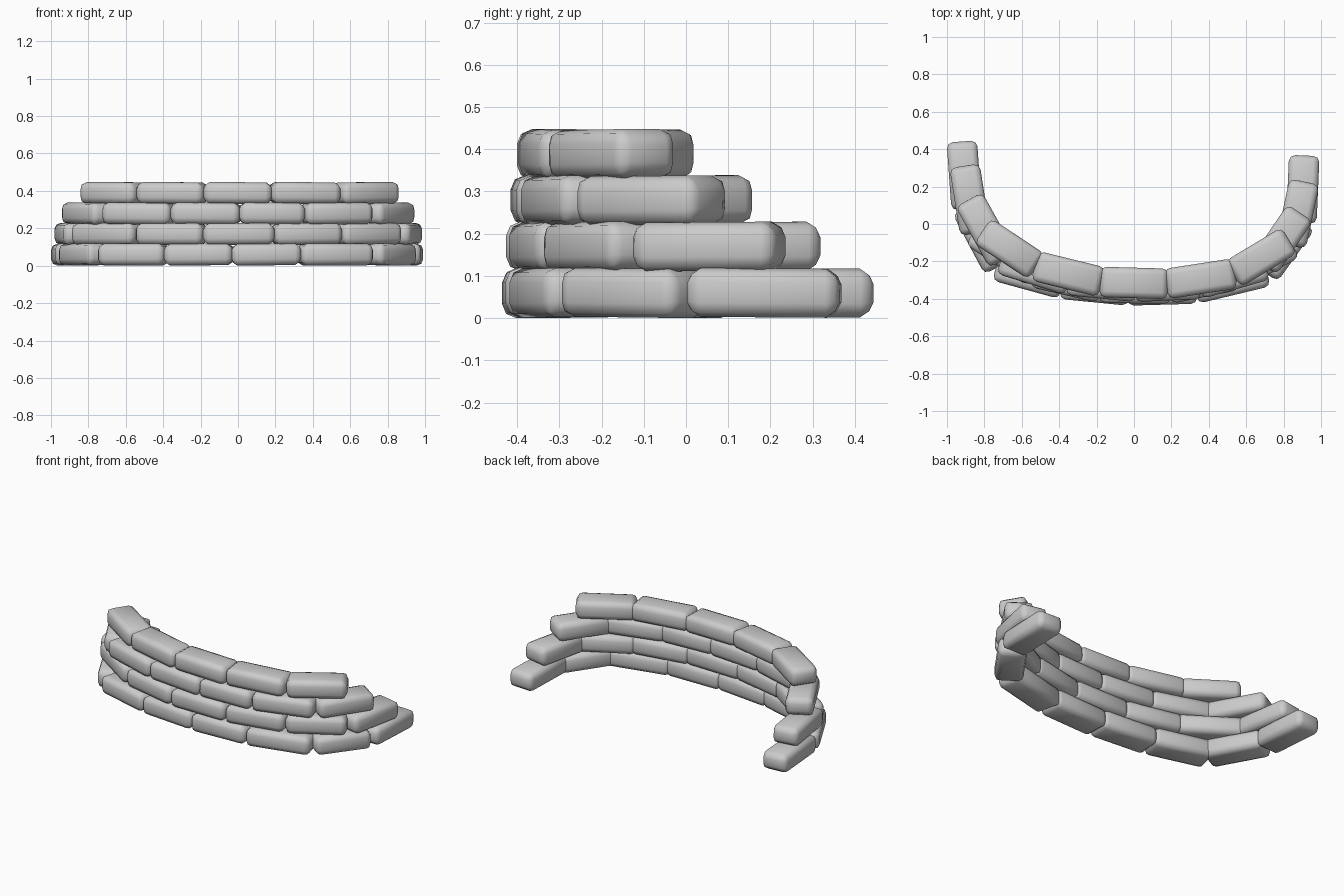
import bpy, bmesh, math, random
from mathutils import Vector

if "Cube" in bpy.data.objects:
    bpy.data.objects.remove(bpy.data.objects["Cube"])

random.seed(4)
WIDTH, HEIGHT, PITCH = 0.168, 0.116, 0.1095

# Plan-view joints of each course, left end to right end
courses = [
    [(-0.92, 0.435), (-0.895, 0.085), (-0.73, -0.225), (-0.385, -0.32), (-0.03, -0.355),
     (0.33, -0.345), (0.705, -0.255), (0.895, 0.01), (0.91, 0.36)],
    [(-0.905, 0.305), (-0.85, -0.045), (-0.53, -0.26), (-0.18, -0.34), (0.19, -0.345),
     (0.54, -0.275), (0.84, -0.11), (0.91, 0.22)],
    [(-0.88, 0.125), (-0.705, -0.19), (-0.35, -0.30), (0.01, -0.335), (0.35, -0.32),
     (0.70, -0.22), (0.885, 0.055)],
    [(-0.805, -0.04), (-0.525, -0.225), (-0.177, -0.31), (0.177, -0.32),
     (0.535, -0.265), (0.825, -0.09)],
]


def sandbag(name, a, b, z):
    """Pillow-like bag lying between two plan points."""
    a, b = Vector(a), Vector(b)
    d, mid = b - a, (a + b) / 2
    size = (d.length + 0.012, WIDTH, HEIGHT)
    bm = bmesh.new()
    bmesh.ops.create_cube(bm, size=1)
    for v in bm.verts:
        v.co = [c * s for c, s in zip(v.co, size)]
        # pinch the four upright corners slightly
        v.co.y *= 0.97
    bmesh.ops.bevel(bm, geom=bm.edges[:], offset=0.033, segments=2,
                    profile=0.5, affect='EDGES', clamp_overlap=True)
    for f in bm.faces:
        f.smooth = True
    # taper the tied ends a little
    for v in bm.verts:
        if abs(v.co.x) > size[0] / 2 - 0.012:
            v.co.z *= 0.85
    mesh = bpy.data.meshes.new(name)
    bm.to_mesh(mesh)
    bm.free()
    ob = bpy.data.objects.new(name, mesh)
    bpy.context.collection.objects.link(ob)
    ob.location = (mid.x, mid.y, z)
    ob.rotation_euler = (0, random.uniform(-0.012, 0.012), math.atan2(d.y, d.x))


# Four stacked courses, each shorter than the one below
for row, pts in enumerate(courses):
    for i in range(len(pts) - 1):
        sandbag(f"sandbag_row{row + 1}_{i + 1}", pts[i], pts[i + 1],
                HEIGHT / 2 + 0.002 + row * PITCH)
